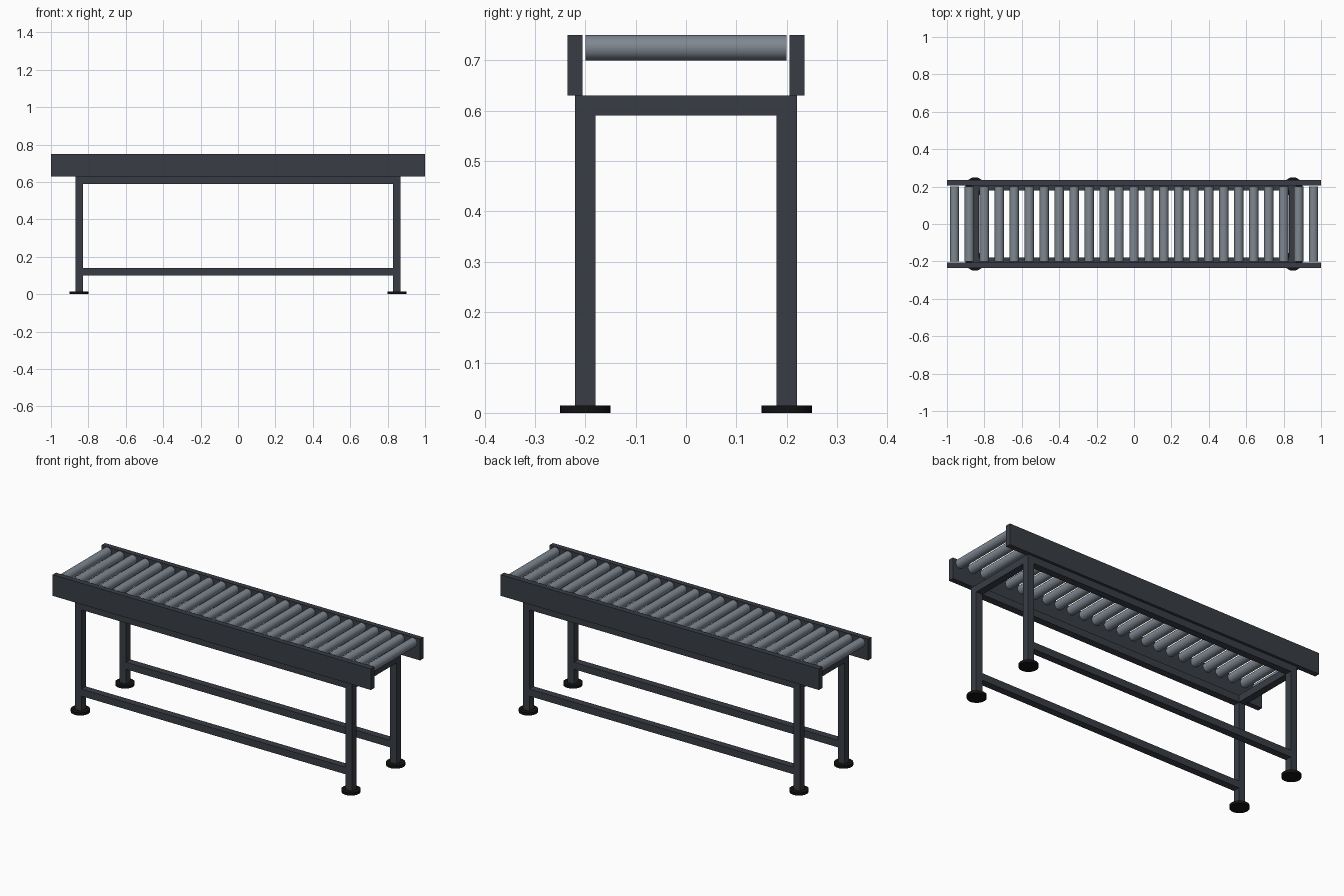
import bpy, math

if "Cube" in bpy.data.objects:
    bpy.data.objects.remove(bpy.data.objects["Cube"])


def material(name, rgb):
    m = bpy.data.materials.new(name)
    m.diffuse_color = (*rgb, 1)
    m.use_nodes = True
    m.node_tree.nodes["Principled BSDF"].inputs["Base Color"].default_value = m.diffuse_color
    return m


FRAME = material("frame_paint", (0.04, 0.047, 0.06))
STEEL = material("roller_steel", (0.21, 0.24, 0.28))
RUBBER = material("foot_rubber", (0.006, 0.006, 0.006))


def box(name, center, size, mat=FRAME):
    bpy.ops.mesh.primitive_cube_add(size=1, location=center)
    ob = bpy.context.object
    ob.name = name
    ob.scale = size
    bpy.ops.object.transform_apply(location=False, rotation=False, scale=True)
    ob.data.materials.append(mat)
    return ob


def cylinder(name, center, radius, depth, mat, rot=(0, 0, 0), sides=32):
    bpy.ops.mesh.primitive_cylinder_add(vertices=sides, radius=radius, depth=depth,
                                        location=center, rotation=rot)
    ob = bpy.context.object
    ob.name = name
    ob.data.materials.append(mat)
    bpy.ops.object.shade_smooth_by_angle(angle=math.radians(40))
    return ob


LEG_X, LEG_Y, TUBE = 0.85, 0.20, 0.04

for y_sign, side in ((-1, "front"), (1, "back")):
    y = y_sign * LEG_Y
    # Side rail holding the rollers
    box(f"{side}_side_rail", (0, y_sign * 0.22, 0.69), (2, 0.03, 0.12))
    # Long beams between the legs
    span = 2 * LEG_X - TUBE
    box(f"{side}_top_beam", (0, y, 0.61), (span, TUBE, TUBE))
    box(f"{side}_stretcher", (0, y, 0.12), (span, TUBE, TUBE))
    # Legs and round feet
    for x_sign, end in ((-1, "left"), (1, "right")):
        x = x_sign * LEG_X
        box(f"{side}_{end}_leg", (x, y, 0.3225), (TUBE, TUBE, 0.615))
        cylinder(f"{side}_{end}_foot", (x, y, 0.0075), 0.05, 0.015, RUBBER)

# Cross beams under the rollers
for x_sign, end in ((-1, "left"), (1, "right")):
    box(f"{end}_cross_beam", (x_sign * LEG_X, 0, 0.61), (TUBE, 2 * LEG_Y - TUBE, TUBE))

# Row of rollers
for i in range(25):
    cylinder(f"roller_{i + 1}", (-0.96 + 0.08 * i, 0, 0.725), 0.025, 0.4, STEEL,
             rot=(math.pi / 2, 0, 0))
